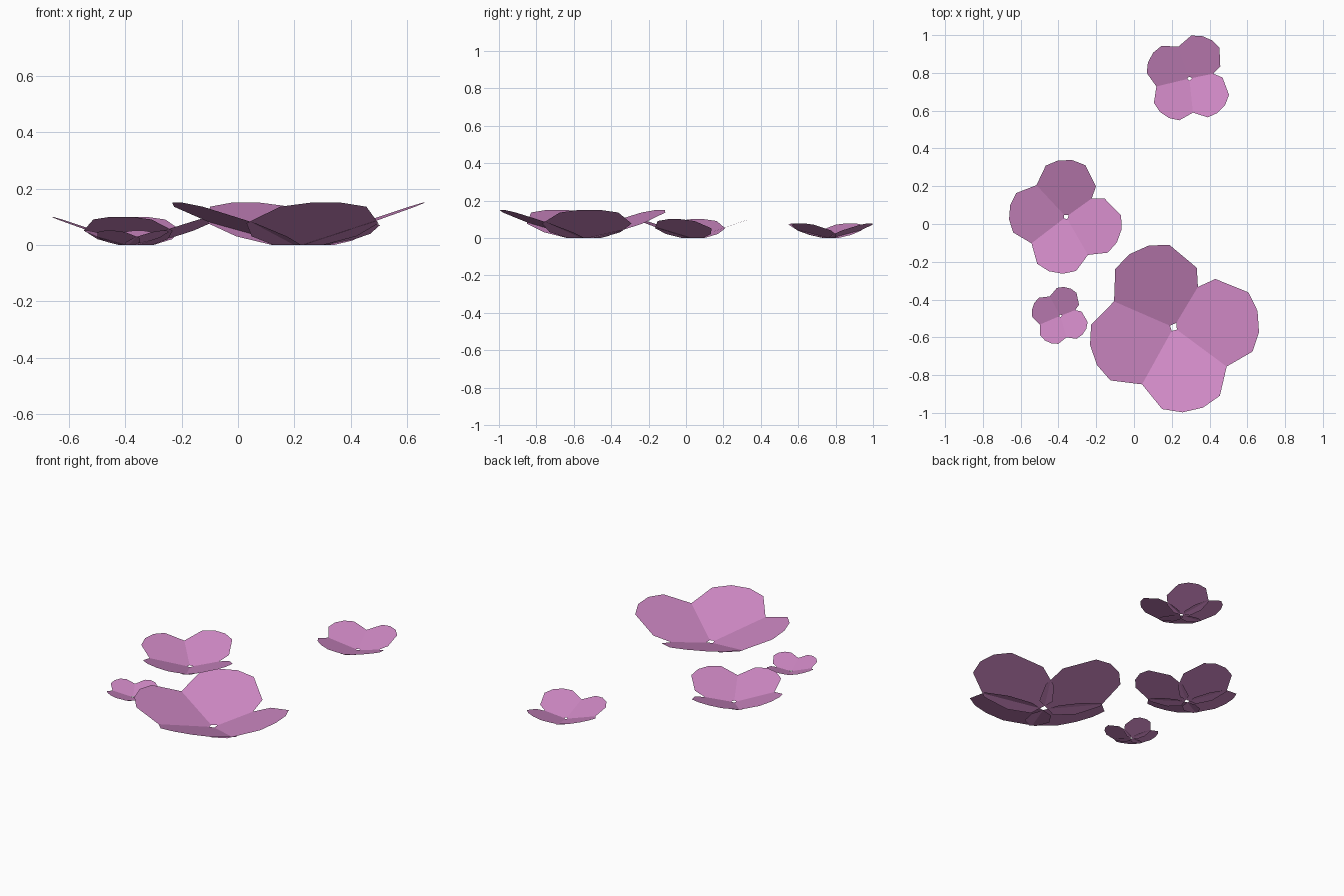
import bpy
from math import cos, sin, radians

if "Cube" in bpy.data.objects:
    bpy.data.objects.remove(bpy.data.objects["Cube"])

pink = bpy.data.materials.new("petal_pink")
pink.diffuse_color = (0.63, 0.25, 0.56, 1)
pink.use_nodes = True
pink.node_tree.nodes["Principled BSDF"].inputs["Base Color"].default_value = pink.diffuse_color

# Half outline of one petal: (distance from flower centre, half width)
HALF = [(0.016, 0.09), (0.105, 0.19), (0.238, 0.24), (0.408, 0.157), (0.449, 0.056)]
SLOPE = 0.15 / (HALF[-1][0] - HALF[0][0])
OUTLINE = [(u, -v) for u, v in HALF] + [(u, v) for u, v in reversed(HALF)]
PETAL_ANGLES = (4, 114, 199, 283)


def flower(name, x, y, size, turn):
    """Four flat tilted petals that cross one another."""
    verts, faces = [], []
    for angle in PETAL_ANGLES:
        a = radians(angle + turn)
        start = len(verts)
        for u, v in OUTLINE:
            verts.append((x + size * (u * cos(a) - v * sin(a)),
                          y + size * (u * sin(a) + v * cos(a)),
                          size * SLOPE * (u - HALF[0][0])))
        faces.append(range(start, len(verts)))
    mesh = bpy.data.meshes.new(name)
    mesh.from_pydata(verts, [], [list(f) for f in faces])
    mesh.materials.append(pink)
    bpy.context.collection.objects.link(bpy.data.objects.new(name, mesh))


# Four blossoms of different sizes
flower("large_flower", 0.21, -0.547, 1.0, 0)
flower("medium_flower", -0.36, 0.038, 0.667, -23.5)
flower("small_flower", 0.293, 0.77, 0.52, -47.5)
flower("tiny_flower", -0.39, -0.486, 0.34, -38)
